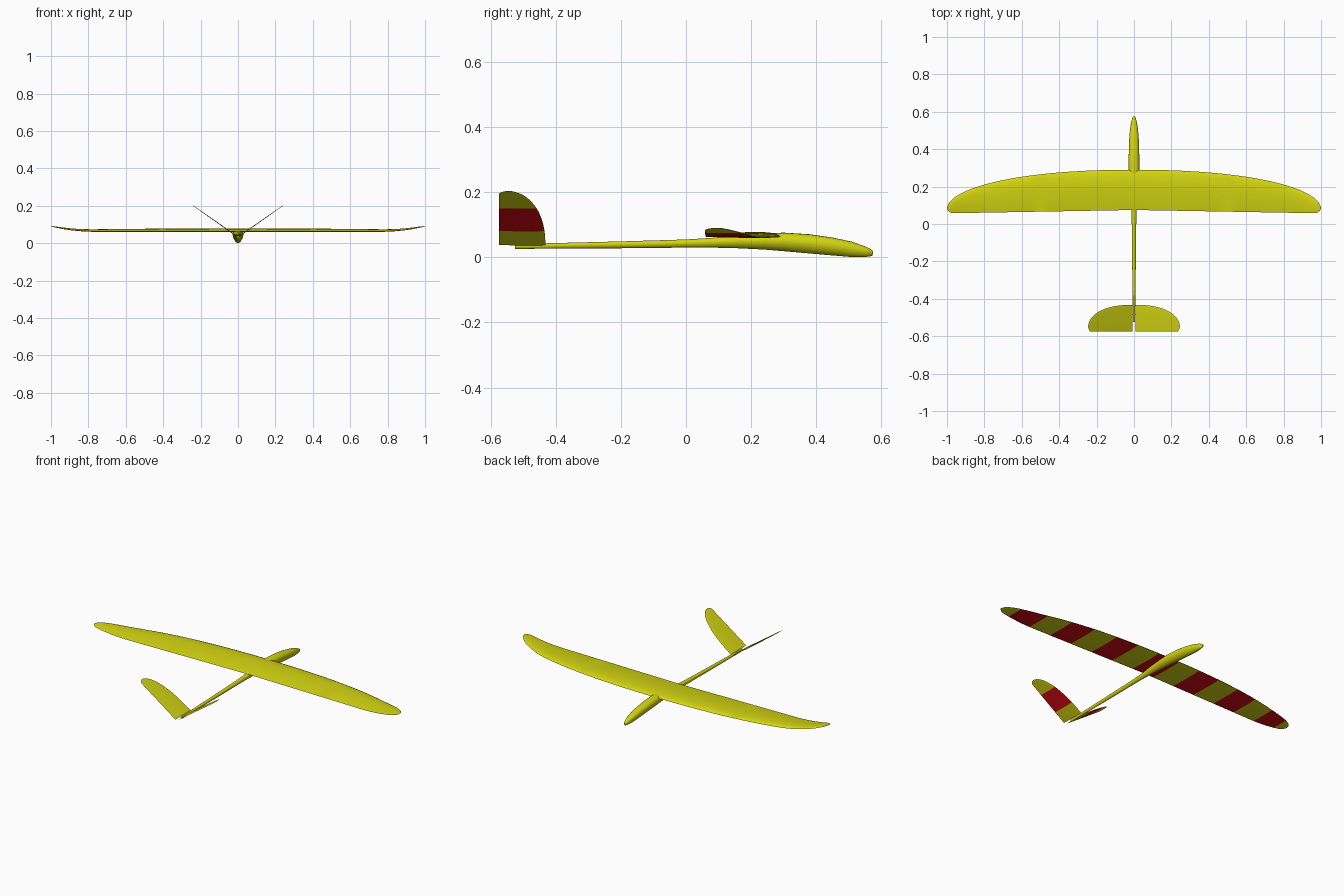
import bpy
import bmesh
import math
from mathutils import Vector

cube = bpy.data.objects.get("Cube")
if cube:
    bpy.data.objects.remove(cube, do_unlink=True)


def make_material(name, colour):
    mat = bpy.data.materials.new(name)
    mat.use_nodes = True
    mat.diffuse_color = colour
    mat.node_tree.nodes["Principled BSDF"].inputs["Base Color"].default_value = colour
    return mat


YELLOW = make_material("yellow film", (0.66, 0.66, 0.006, 1))
RED = make_material("red film", (0.66, 0.003, 0.006, 1))
HALF = 12  # points along each side of an aerofoil


def loft(name, rings, is_red=None):
    """Skin a list of closed rings; is_red(i, j) picks the red faces."""
    bm = bmesh.new()
    rows = [[bm.verts.new(p) for p in ring] for ring in rings]
    n = len(rows[0])
    for i, (a, b) in enumerate(zip(rows, rows[1:])):
        for j in range(n):
            k = (j + 1) % n
            face = bm.faces.new((a[j], a[k], b[k], b[j]))
            face.smooth = True
            if is_red and is_red(i, j):
                face.material_index = 1
    bm.faces.new(rows[0])
    bm.faces.new(rows[-1])
    bmesh.ops.recalc_face_normals(bm, faces=bm.faces)
    mesh = bpy.data.meshes.new(name)
    bm.to_mesh(mesh)
    bm.free()
    mesh.materials.append(YELLOW)
    mesh.materials.append(RED)
    obj = bpy.data.objects.new(name, mesh)
    bpy.context.collection.objects.link(obj)
    bpy.ops.object.select_all(action='DESELECT')
    obj.select_set(True)
    bpy.context.view_layer.objects.active = obj
    bpy.ops.object.shade_smooth_by_angle(angle=math.radians(40))
    return obj


def aerofoil(origin, up, lead, trail, upper, lower):
    """Ring from trailing edge over the top to the nose and back underneath."""
    chord = max(lead - trail, 0.004)
    ring = []
    for j in range(2 * HALF):
        u = (1 + math.cos(math.pi * j / HALF)) / 2
        height = 2.6 * math.sqrt(u) * (1 - u) + 0.03 * u
        h = (upper if j < HALF else -lower) * chord * height
        ring.append(Vector((0, lead - u * chord, 0)) + origin + up * h)
    return ring


# Fuselage: y, half width, bottom, top
stations = [
    (0.575, 0.003, 0.010, 0.018), (0.57, 0.008, 0.004, 0.024),
    (0.55, 0.014, 0.001, 0.034), (0.51, 0.021, 0.001, 0.048),
    (0.45, 0.026, 0.006, 0.061), (0.38, 0.028, 0.012, 0.071),
    (0.30, 0.029, 0.019, 0.076), (0.24, 0.027, 0.024, 0.073),
    (0.16, 0.020, 0.028, 0.068), (0.08, 0.014, 0.030, 0.060),
    (0.00, 0.012, 0.030, 0.055), (-0.20, 0.010, 0.028, 0.049),
    (-0.40, 0.007, 0.027, 0.044), (-0.525, 0.006, 0.026, 0.041),
]
rings = []
for y, w, bottom, top in stations:
    ring = []
    for k in range(20):
        a = math.tau * k / 20
        x = w * math.cos(a) * (1 + 0.15 * math.sin(a))
        ring.append((x, y, (top + bottom) / 2 + (top - bottom) / 2 * math.sin(a)))
    rings.append(ring)
loft("fuselage", rings)

# Wing: elliptical leading edge, upturned tips, stripes underneath
BAND = 1 / 7
half_span = {math.sin(math.pi / 2 * k / 24) for k in range(25)}
half_span |= {BAND * (k + 0.5) for k in range(7)}
span = sorted({-x for x in half_span} | half_span)
rings = []
for x in span:
    s = abs(x)
    lead = 0.08 + 0.21 * math.sqrt(max(0, 1 - s ** 2.2))
    trail = 0.075 - 0.018 * s + 0.023 * max(0, (s - 0.96) / 0.04) ** 3
    rise = 0.027 * max(0, (s - 0.75) / 0.25) ** 2.2
    rings.append(aerofoil(Vector((x, 0, 0.063 + rise)), Vector((0, 0, 1)),
                          lead, trail, 0.07, 0.015))


def wing_stripe(i, j):
    middle = abs(span[i] + span[i + 1]) / 2
    return j >= HALF and int(middle / BAND + 0.5) % 2 == 0


loft("wing", rings, wing_stripe)

# V tail: one panel per side, with a single stripe underneath
STRIPE = (0.26, 0.68)
steps = sorted({math.sin(math.pi / 2 * k / 16) for k in range(17)} | set(STRIPE))


def tail_stripe(i, j):
    return j >= HALF and STRIPE[0] < (steps[i] + steps[i + 1]) / 2 < STRIPE[1]


for side, label in ((1, "left"), (-1, "right")):
    root = Vector((side * 0.008, 0, 0.038))
    tip = Vector((side * 0.245, 0, 0.204))
    run = (tip - root).normalized()
    up = Vector((-side * run.z, 0, abs(run.x)))
    rings = []
    for s in steps:
        lead = -0.548 + 0.116 * math.sqrt(max(0, 1 - s ** 2.3))
        trail = -0.575 + 0.025 * max(0, (s - 0.93) / 0.07) ** 3
        rings.append(aerofoil(root.lerp(tip, s), up, lead, trail, 0.016, 0.012))
    loft(label + "_tail_panel", rings, tail_stripe)
